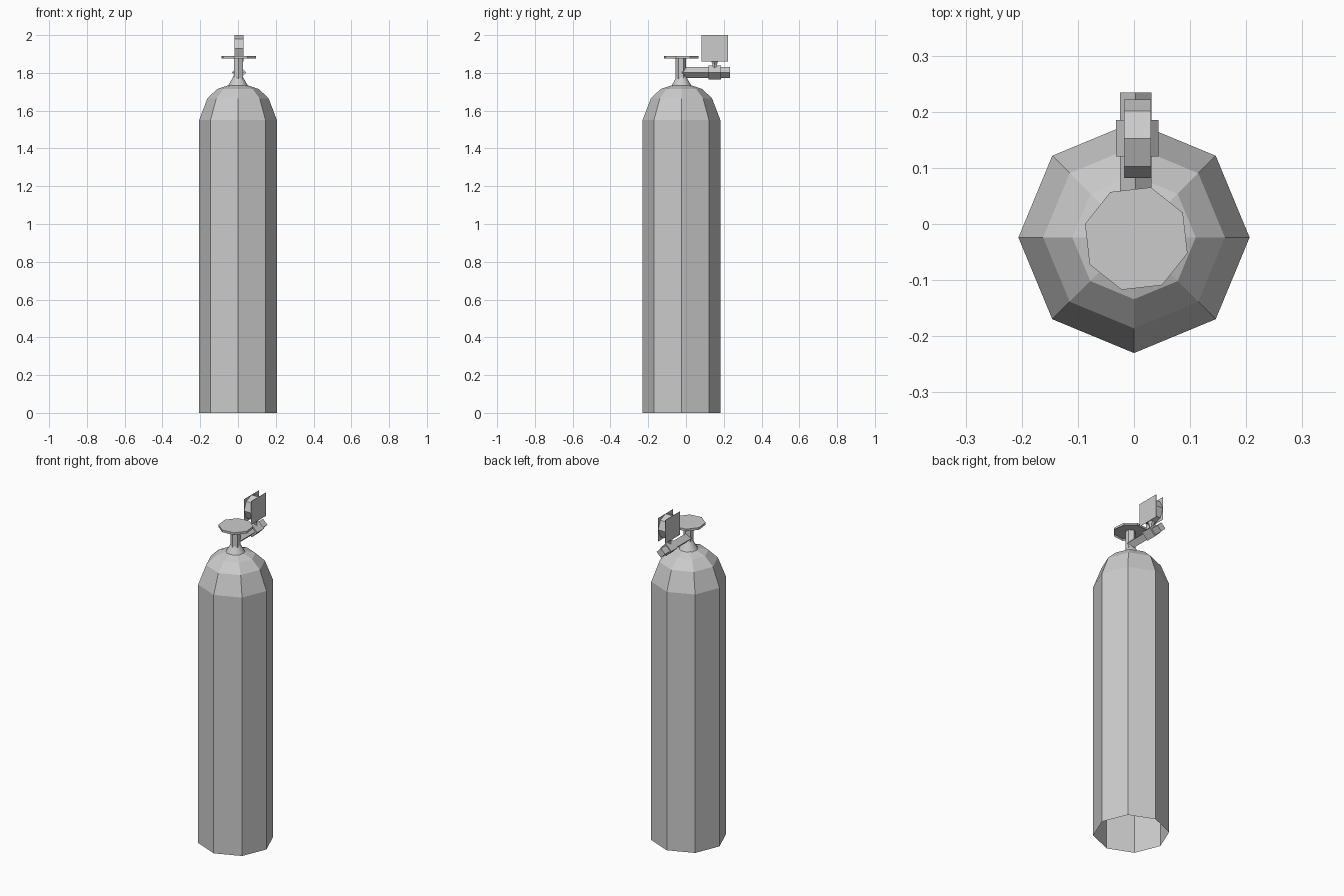
import bpy, bmesh, math
from mathutils import Matrix, Vector

cube = bpy.data.objects.get("Cube")
if cube:
    bpy.data.objects.remove(cube, do_unlink=True)

grey = bpy.data.materials.new("light_grey")
grey.use_nodes = True
colour = (0.6, 0.6, 0.6, 1)
grey.diffuse_color = colour
grey.node_tree.nodes["Principled BSDF"].inputs["Base Color"].default_value = colour

# Direction matrices: local z is turned to the named axis
UP = Matrix.Identity(4)
ALONG_Y = Matrix.Rotation(-math.pi / 2, 4, 'X')
ALONG_X = Matrix.Rotation(math.pi / 2, 4, 'Y')


def lathe(name, profile, sides, origin, axis=UP, turn=0, caps=(True, True), smooth=False):
    """Stack polygon rings of (radius, height) along an axis."""
    bm = bmesh.new()
    rings = []
    for r, h in profile:
        angles = [math.radians(turn) + math.tau * i / sides for i in range(sides)]
        rings.append([bm.verts.new((r * math.cos(a), r * math.sin(a), h)) for a in angles])
    for low, high in zip(rings, rings[1:]):
        for i in range(sides):
            j = (i + 1) % sides
            face = bm.faces.new((low[i], low[j], high[j], high[i]))
            face.smooth = smooth
    if caps[0]:
        bm.faces.new(rings[0][::-1])
    if caps[1]:
        bm.faces.new(rings[-1])
    bm.transform(Matrix.Translation(Vector(origin)) @ axis)
    mesh = bpy.data.meshes.new(name)
    bm.to_mesh(mesh)
    bm.free()
    mesh.materials.append(grey)
    ob = bpy.data.objects.new(name, mesh)
    bpy.context.collection.objects.link(ob)
    return ob


TANK_Y = -0.024

# Open-bottomed cylinder body with a faceted shoulder
lathe("tank_body", [(0.206, 0), (0.206, 1.55), (0.162, 1.665), (0.11, 1.715), (0.05, 1.735)],
      8, (0, TANK_Y, 0), caps=(False, True))

# Neck, valve stem and hand wheel
lathe("neck_cone", [(0.054, 1.73), (0.038, 1.757), (0.02, 1.79)], 12, (0, TANK_Y, 0), smooth=True)
lathe("valve_stem", [(0.028, 1.76), (0.028, 1.885)], 6, (0.002, -0.027, 0), turn=30)
lathe("hand_wheel", [(0.095, 1.877), (0.095, 1.89)], 8, (0.004, -0.026, 0), turn=29,
      caps=(False, True))

# Side outlet with its square nut, both set on edge
lathe("outlet_pipe", [(0.028, -0.02), (0.028, 0.234)], 4, (0.003, 0, 1.802), ALONG_Y)
lathe("outlet_nut", [(0.038, 0.12), (0.038, 0.185)], 4, (0.006, 0, 1.802), ALONG_Y)

# Pressure gauge: short stem, eight-sided drum and two square face plates
GAUGE = (0.006, 0.152, 1.93)
lathe("gauge_stem", [(0.013, 1.82), (0.013, 1.845), (0.022, 1.864)], 6, (0.006, 0.152, 0))
lathe("gauge_drum", [(0.07, -0.023), (0.07, 0.023)], 8, GAUGE, ALONG_X)
for side, offset in (("right", -0.024), ("left", 0.023)):
    lathe("gauge_plate_" + side, [(0.07 * math.sqrt(2), offset), (0.07 * math.sqrt(2), offset + 0.001)],
          4, GAUGE, ALONG_X, turn=45)
